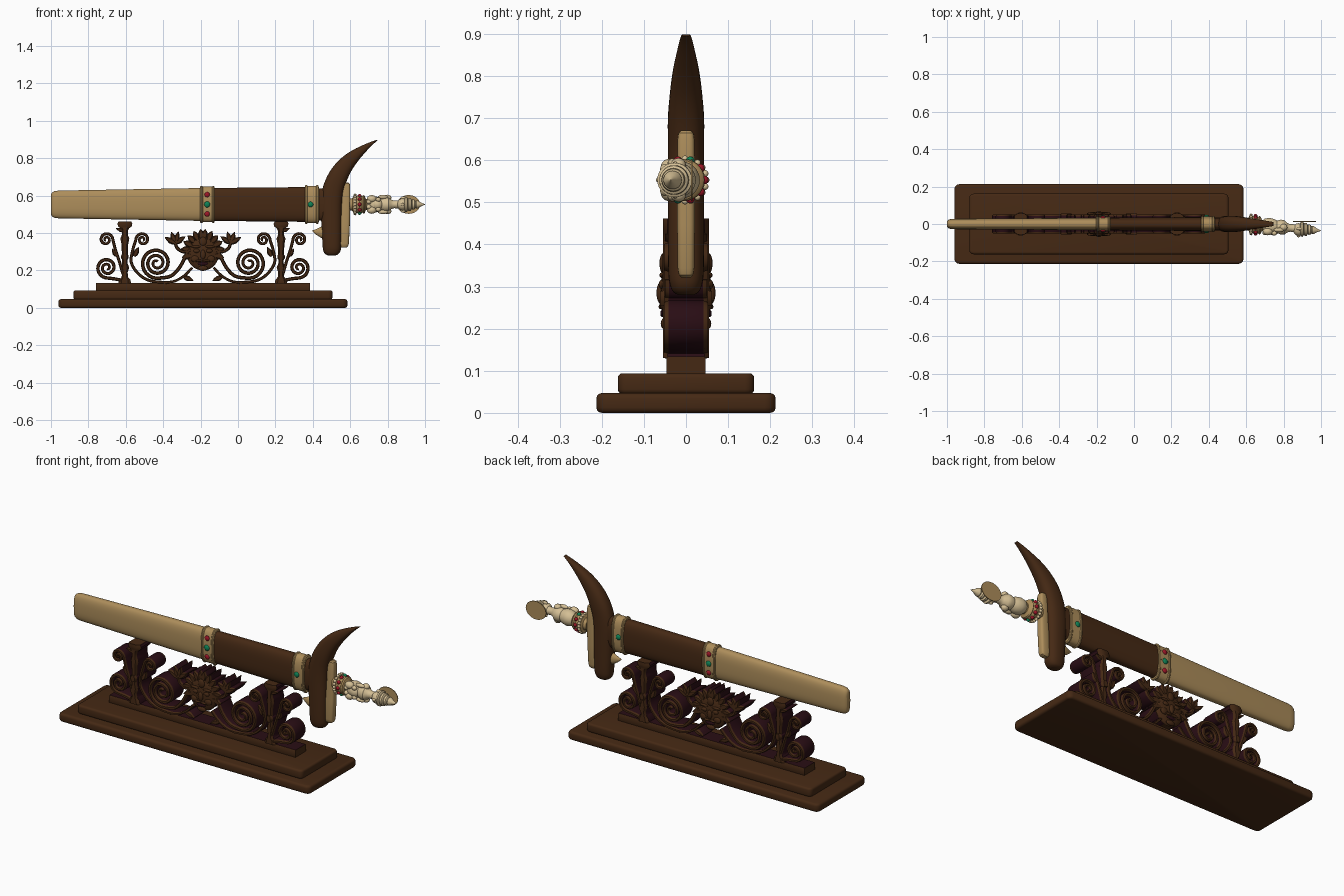
import bpy, bmesh, math
from mathutils import Vector, Matrix

if "Cube" in bpy.data.objects:
    bpy.data.objects.remove(bpy.data.objects["Cube"])

def mat(name, r, g, b):
    m = bpy.data.materials.new(name)
    m.diffuse_color = (r, g, b, 1)
    m.use_nodes = True
    m.node_tree.nodes["Principled BSDF"].inputs["Base Color"].default_value = m.diffuse_color
    return m

WOOD = mat("brown_wood", 0.060, 0.022, 0.007)
DARK = mat("dark_plum_wood", 0.022, 0.004, 0.007)
TAN = mat("tan_gold", 0.42, 0.27, 0.105)
CREAM = mat("cream_ivory", 0.66, 0.52, 0.30)
RED = mat("red_gem", 0.33, 0.008, 0.02)
GREEN = mat("green_gem", 0.005, 0.22, 0.09)

CX = -0.1875                      # mirror plane of the stand
HZ = 0.553                        # height of the sheath axis

def oval(n=32, e=2.0):
    out = []
    for i in range(n):
        a = 2 * math.pi * i / n
        c, s = math.cos(a), math.sin(a)
        out.append((math.copysign(abs(c) ** (2 / e), c), math.copysign(abs(s) ** (2 / e), s)))
    return out

RIBBON = [(1, -.8), (1, .8), (.55, 1), (-.55, 1), (-1, .8), (-1, -.8), (-.55, -1), (.55, -1)]

def finish(name, bm, mats):
    bmesh.ops.recalc_face_normals(bm, faces=bm.faces[:])
    me = bpy.data.meshes.new(name)
    bm.to_mesh(me)
    bm.free()
    for m in mats:
        me.materials.append(m)
    ob = bpy.data.objects.new(name, me)
    bpy.context.collection.objects.link(ob)
    return ob

def sweep(name, pts, hw, hy, section, mats, bend=None):
    """Sweep a section along a path in the xz plane; hw = half width in plane, hy = half depth."""
    n = len(pts)
    hw = hw if isinstance(hw, list) else [hw] * n
    hy = hy if isinstance(hy, list) else [hy] * n
    bm = bmesh.new()
    rings = []
    for i, (x, z) in enumerate(pts):
        a, b = pts[max(i - 1, 0)], pts[min(i + 1, n - 1)]
        t = Vector((b[0] - a[0], b[1] - a[1])).normalized()
        rings.append([bm.verts.new((x - t.y * u * hw[i], v * hy[i] + (bend(x) if bend else 0),
                                    z + t.x * u * hw[i])) for u, v in section])
    k = len(section)
    for r, s in zip(rings, rings[1:]):
        for j in range(k):
            f = bm.faces.new((r[j], r[(j + 1) % k], s[(j + 1) % k], s[j]))
            f.material_index = 1 if len(mats) > 1 and j in (0, 4) else 0
    bm.faces.new(rings[0])
    bm.faces.new(rings[-1])
    return finish(name, bm, mats)

def smooth_path(p, steps=6):
    p = [Vector(q) for q in p]
    out = []
    for i in range(len(p) - 1):
        a, b, c, d = p[max(i - 1, 0)], p[i], p[i + 1], p[min(i + 2, len(p) - 1)]
        for k in range(steps):
            t = k / steps
            out.append(0.5 * (2 * b + (c - a) * t + (2 * a - 5 * b + 4 * c - d) * t * t
                              + (3 * b - a - 3 * c + d) * t ** 3))
    return [tuple(q) for q in out + [p[-1]]]

def ball(name, loc, rad, m, seg=16):
    bm = bmesh.new()
    rad = rad if isinstance(rad, tuple) else (rad,) * 3
    bmesh.ops.create_uvsphere(bm, u_segments=seg, v_segments=seg // 2 + 2, radius=1,
                              matrix=Matrix.Translation(loc) @ Matrix.Diagonal((*rad, 1)))
    return finish(name, bm, [m])

def box(name, x0, x1, hy, z0, z1, m, bev):
    bm = bmesh.new()
    bmesh.ops.create_cube(bm, size=1, matrix=Matrix.Translation(((x0 + x1) / 2, 0, (z0 + z1) / 2))
                          @ Matrix.Diagonal((x1 - x0, 2 * hy, z1 - z0, 1)))
    up = [e for e in bm.edges if abs(e.verts[0].co.z - e.verts[1].co.z) > 1e-4]
    bmesh.ops.bevel(bm, geom=up, offset=bev * 2, segments=4, affect='EDGES', profile=0.5)
    rim = [e for e in bm.edges if abs(e.verts[0].co.z - e.verts[1].co.z) < 1e-4]
    bmesh.ops.bevel(bm, geom=rim, offset=bev, segments=3, affect='EDGES', profile=0.5)
    return finish(name, bm, [m])

def both(name, pts, hw, hy=0.052):
    """Carved ribbon and its mirror image: brown faces, plum sides."""
    sweep(name + "_left", pts, hw, hy, RIBBON, [WOOD, DARK])
    sweep(name + "_right", [(2 * CX - x, z) for x, z in pts], hw, hy, RIBBON, [WOOD, DARK])

def scroll(name, c, r, end, way, tail, w, turns=2.3):
    pts = []
    n = 60
    for i in range(n):
        t = i / n
        a = math.radians(end) - way * (1 - t) * turns * 2 * math.pi
        q = r * (0.12 + 0.88 * t)
        pts.append((c[0] + q * math.cos(a), c[1] + q * math.sin(a)))
    e = math.radians(end)
    pts += smooth_path([(c[0] + r * math.cos(e), c[1] + r * math.sin(e))] + tail)
    both(name, pts, [w * (0.7 + 0.3 * min(1, i / 40)) for i in range(len(pts))])

def leaf_pts(p, deg, ln):
    a = math.radians(deg)
    return [(p[0] + ln * t * math.cos(a), p[1] + ln * t * math.sin(a)) for t in (0, .2, .45, .75, 1)]

def leaf(name, p, deg, ln, w, hy=0.05):
    both(name, leaf_pts(p, deg, ln), [w * .4, w * .85, w, w * .6, .001], hy)

# Stepped base and rail
box("base_lower", -0.96, 0.585, 0.213, 0, 0.047, WOOD, 0.013)
box("base_upper", -0.88, 0.505, 0.162, 0.045, 0.094, WOOD, 0.011)
sweep("rail", [(-0.76, 0.112), (0.385, 0.112)], 0.022, 0.046,
      [(1, -.95), (1, .95), (.8, 1), (-.8, 1), (-1, .95), (-1, -.95), (-.8, -1), (.8, -1)], [WOOD, DARK])

# Carved posts with cradle tops
pz = [.13, .15, .165, .19, .215, .24, .29, .34, .37, .39, .41, .425, .435, .45, .462]
pw = [.034, .03, .017, .015, .023, .014, .016, .018, .024, .016, .016, .022, .036, .04, .034]
both("post", [(-0.605, z) for z in pz], pw, 0.055)
both("post_knob", [(-0.605, z) for z in (.255, .265, .28, .29)], [.012, .02, .02, .012], 0.062)

# Scrollwork
scroll("big_scroll", (-0.435, 0.24), 0.082, -90, 1,
       [(-0.36, 0.17), (-0.31, 0.22), (-0.27, 0.30)], 0.0095, 2.6)
scroll("inner_scroll", (-0.51, 0.365), 0.036, 180, 1,
       [(-0.565, 0.30), (-0.57, 0.24), (-0.53, 0.18), (-0.47, 0.145), (-0.38, 0.135)], 0.008, 1.7)
scroll("outer_top_scroll", (-0.705, 0.365), 0.036, 0, -1,
       [(-0.655, 0.31), (-0.635, 0.25), (-0.615, 0.18)], 0.008, 1.7)
scroll("outer_low_scroll", (-0.70, 0.215), 0.055, -90, 1, [(-0.66, 0.155), (-0.61, 0.145)], 0.009, 2.0)
both("foot_vine", smooth_path([(-0.43, 0.137), (-0.35, 0.14), (-0.29, 0.17), (-0.245, 0.215)]), 0.007)
both("flower_stem", smooth_path([(-0.335, 0.35), (-0.325, 0.32), (-0.29, 0.30), (-0.25, 0.31)]), 0.009)

# Leaves
leaf("inner_leaf", (-0.555, 0.275), 65, 0.055, 0.015)
leaf("outer_leaf", (-0.645, 0.275), 125, 0.05, 0.014)
leaf("bottom_leaf", (-0.29, 0.165), -20, 0.055, 0.015)
leaf("top_leaf", (-0.61, 0.41), 160, 0.045, 0.011)
for i, d in enumerate((35, 75, 110, 150)):
    leaf(f"flower_petal_{i}", (-0.335, 0.345), d, 0.065, 0.016, 0.05 + .002 * i)
for i, d in enumerate((96, 115, 134, 153, 172, 195)):
    a = math.radians(d)
    leaf(f"hair_leaf_{i}", (CX + .065 * math.cos(a), .30 + .07 * math.sin(a)), d, 0.052, 0.019, 0.05 + .002 * (i % 2))

# Carved mask, same on front and back
both("mask_core", [(CX, z) for z in (.205, .215, .24, .28, .33, .36, .375)],
     [.025, .045, .07, .085, .085, .07, .05], 0.045)
for s, side in ((-1, "front"), (1, "back")):
    ball("mask_face_" + side, (CX, s * .036, .29), (.086, .024, .09), WOOD, 28)
    ball("mask_nose_" + side, (CX, s * .061, .285), (.014, .009, .025), WOOD)
    ball("mask_mouth_" + side, (CX, s * .056, .236), (.028, .005, .009), DARK)
    ball("mask_chin_" + side, (CX, s * .05, .212), (.026, .01, .014), WOOD)
    ball("mask_forehead_" + side, (CX, s * .054, .355), (.02, .009, .024), WOOD)
    for k in (-1, 1):
        ball("mask_eye_" + side, (CX + k * .034, s * .057, .305), (.017, .008, .011), WOOD)
        ball("mask_brow_" + side, (CX + k * .038, s * .056, .327), (.026, .007, .007), WOOD)
        ball("mask_cheek_" + side, (CX + k * .042, s * .054, .262), (.022, .009, .018), WOOD)
        ball("mask_moustache_" + side, (CX + k * .02, s * .059, .252), (.02, .006, .006), WOOD)

# Sheath
FLAT = oval(40, 2.7)
def sheath_part(name, rows, m):
    sweep(name, [(x, HZ) for x, _, _ in rows], [h for _, h, _ in rows], [d for _, _, d in rows], FLAT, [m])
sheath_part("sheath_tip", [(-1, .052, .014), (-.995, .063, .021), (-.982, .071, .026), (-.96, .074, .028),
                           (-.19, .088, .033)], TAN)
sheath_part("sheath_body", [(-.14, .088, .034), (.37, .093, .037)], WOOD)
sheath_part("sheath_throat", [(.40, .088, .034), (.47, .085, .034)], WOOD)
for nm, a, b, h, d in (("middle", -.203, -.125, .095, .038), ("throat", .357, .432, .1, .04)):
    sheath_part("band_" + nm, [(a, h - .006, d - .004), (a + .004, h, d), (b - .004, h, d), (b, h - .006, d - .004)], TAN)
    for i, x in enumerate((a + .008, b - .008)):
        sheath_part(f"band_{nm}_rim_{i}", [(x - .007, h, d), (x - .003, h + .004, d + .003),
                                           (x + .003, h + .004, d + .003), (x + .007, h, d)], TAN)
for s in (-1, 1):
    ball("gem_band_top", (-.165, s * .035, .605), (.014, .008, .014), RED)
    ball("gem_band_mid", (-.165, s * .037, .553), (.016, .009, .016), GREEN)
    ball("gem_band_low", (-.165, s * .035, .502), (.014, .008, .014), RED)
    ball("gem_throat", (.388, s * .039, .553), (.015, .009, .015), GREEN)

# Horn-shaped crosspiece
horn = [(.502, .28, .018, .018), (.502, .287, .034, .03), (.502, .305, .046, .038), (.502, .34, .05, .042),
        (.50, .45, .054, .043), (.498, .55, .057, .043), (.508, .63, .056, .043), (.534, .70, .052, .043),
        (.572, .76, .044, .038), (.62, .81, .033, .031), (.675, .853, .019, .022), (.715, .88, .009, .016),
        (.745, .897, .002, .011)]
hp = smooth_path([h[:2] for h in horn], 4)
hs = smooth_path([h[2:] for h in horn], 4)
sweep("crosspiece", hp, [max(a, .001) for a, _ in hs], [b for _, b in hs], oval(32, 2.4), [WOOD])

# Blade guard and spur
gz = [(.566, .322), (.566, .328), (.567, .345), (.572, .45), (.576, .52), (.578, .60), (.58, .65), (.58, .664), (.58, .67)]
sweep("guard", gz, [.012, .021, .026, .026, .024, .022, .02, .017, .01],
      [.012, .017, .02, .021, .021, .021, .02, .018, .012], oval(24, 3.5), [TAN])
sweep("spur", [(.46, .405), (.445, .405), (.42, .407), (.396, .412)], [.035, .03, .016, .001],
      [.02, .018, .01, .001], oval(16), [TAN])

# Hilt: leaning slightly towards the front
def lean(x):
    return -0.09 * (x - 0.6)
def turned(name, rows, m):
    r = [q for _, q in rows]
    sweep(name, [(x, HZ) for x, _ in rows], r, r, oval(28), [m], lean)
def on_hilt(name, x, dy, dz, rad, m):
    ball(name, (x, lean(x) + dy, HZ + dz), rad, m)

turned("hilt_collar", [(.595, .03), (.612, .034), (.618, .048), (.626, .053), (.634, .046), (.65, .05),
                       (.664, .044), (.67, .05), (.677, .046), (.684, .03), (.70, .026)], TAN)
for i in range(10):
    a = 2 * math.pi * i / 10
    on_hilt("gem_collar", .65, .048 * math.cos(a), .048 * math.sin(a), .010, GREEN if i % 5 == 2 else RED)
for i in range(20):
    a = 2 * math.pi * i / 20
    on_hilt("collar_bead", .626, .05 * math.cos(a), .05 * math.sin(a), .008, CREAM)

# Small carved figure
turned("figure_torso", [(.685, .025), (.70, .038), (.725, .044), (.75, .040), (.765, .033), (.785, .040),
                        (.805, .038), (.82, .025), (.835, .02), (.86, .022)], CREAM)
for s in (-1, 1):
    on_hilt("figure_knee", .715, -.03, s * .03, (.026, .02, .02), CREAM)
    on_hilt("figure_foot", .70, -.035, s * .014, (.014, .016, .013), CREAM)
    on_hilt("figure_shoulder", .80, .0, s * .036, (.02, .018, .016), CREAM)
    on_hilt("figure_arm", .775, -.016, s * .04, (.028, .012, .011), CREAM)
    on_hilt("figure_hand", .75, -.036, s * .026, (.014, .012, .012), CREAM)
    on_hilt("figure_ear", .885, .0, s * .034, (.016, .008, .01), CREAM)
on_hilt("figure_belly", .745, -.022, 0, (.03, .026, .03), CREAM)
on_hilt("figure_head", .88, -.004, 0, (.03, .034, .032), CREAM)
on_hilt("figure_nose", .88, -.038, 0, (.01, .008, .007), CREAM)

# Tiered crown, pointed tip and flat halo behind the head
turned("figure_crown", [(.888, .030), (.894, .041), (.903, .041), (.908, .031), (.914, .035), (.924, .034),
                        (.929, .025), (.934, .028), (.944, .026), (.949, .019), (.955, .022), (.963, .02),
                        (.975, .012), (1.0, .001)], CREAM)
sweep("halo", [(.912 + .062 * math.cos(math.pi * (1 - i / 16)), HZ) for i in range(17)],
      [max(.05 * math.sin(math.pi * i / 16), .001) for i in range(17)], .002,
      [(1, -1), (1, 1), (-1, 1), (-1, -1)], [TAN], lambda x: 0.014)

# Smooth shading with crisp edges
bpy.ops.object.select_all(action='SELECT')
bpy.context.view_layer.objects.active = bpy.context.selected_objects[0]
bpy.ops.object.shade_smooth_by_angle(angle=math.radians(35))
